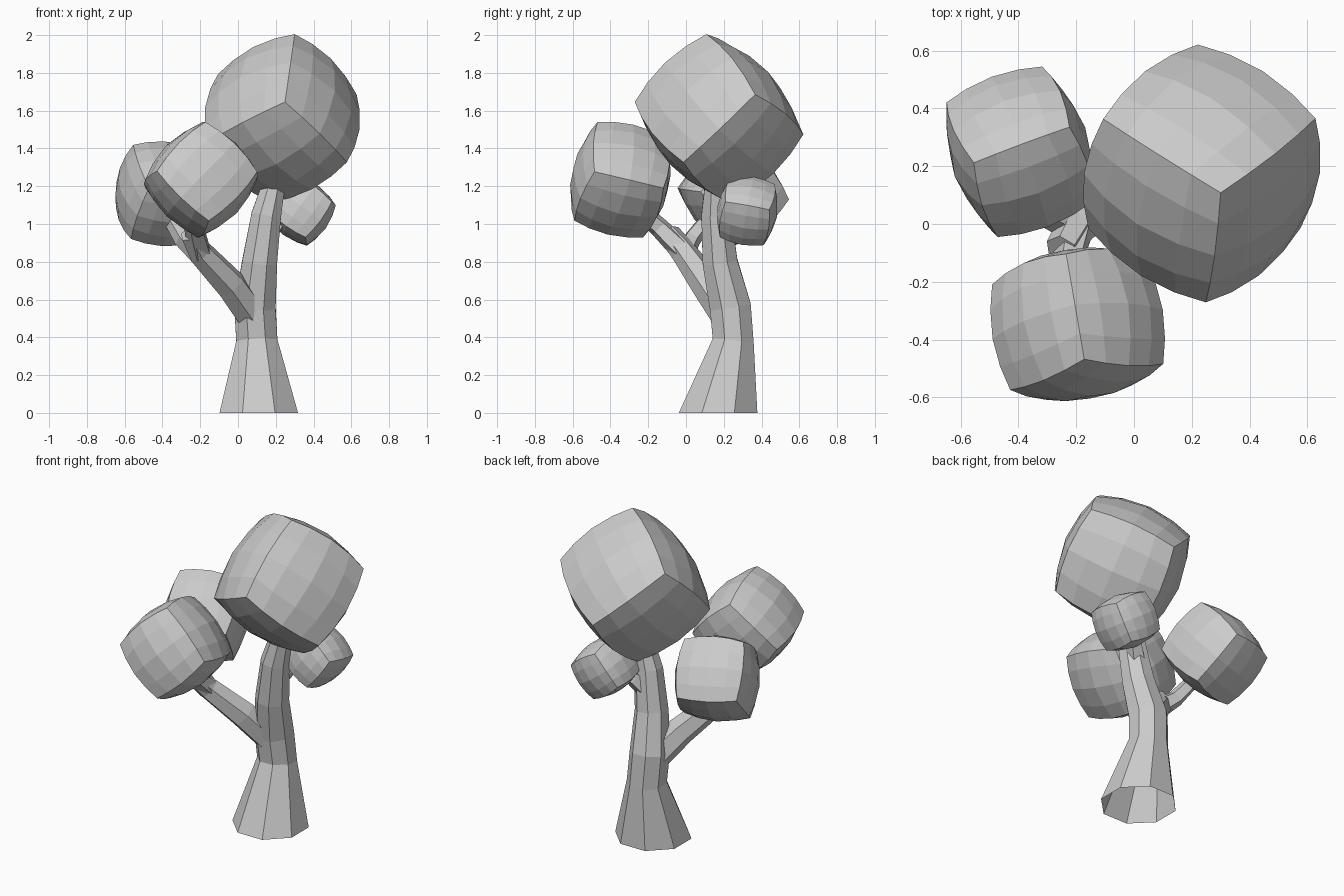
import bpy, bmesh, math
from mathutils import Vector, Matrix

old = bpy.data.objects.get("Cube")
if old:
    bpy.data.objects.remove(old)

grey = bpy.data.materials.new("plain_grey")
grey.use_nodes = True
grey.diffuse_color = (0.6, 0.6, 0.6, 1)
grey.node_tree.nodes["Principled BSDF"].inputs["Base Color"].default_value = (0.6, 0.6, 0.6, 1)


def finish(name, bm):
    bmesh.ops.recalc_face_normals(bm, faces=bm.faces)
    mesh = bpy.data.meshes.new(name)
    bm.to_mesh(mesh)
    bm.free()
    mesh.materials.append(grey)
    obj = bpy.data.objects.new(name, mesh)
    bpy.context.collection.objects.link(obj)
    return obj


def leaf_cube(name, centre, size, edge_a, edge_b, bulge=0.5):
    """Subdivided cube swollen halfway to a sphere, turned along two edges."""
    a = Vector(edge_a).normalized()
    c = a.cross(Vector(edge_b)).normalized()
    b = c.cross(a)
    bm = bmesh.new()
    bmesh.ops.create_cube(bm, size=size)
    bmesh.ops.subdivide_edges(bm, edges=bm.edges, cuts=3, use_grid_fill=True)
    radius = size * math.sqrt(3) / 2
    for v in bm.verts:
        v.co = v.co.lerp(v.co.normalized() * radius, bulge)
    turn = Matrix((a, b, c)).transposed().to_4x4()
    bm.transform(Matrix.Translation(centre) @ turn)
    return finish(name, bm)


def limb(name, stations, sides, cap_start=True):
    """Faceted tube through (x, y, z, radius) stations."""
    bm = bmesh.new()
    pts = [Vector(s[:3]) for s in stations]
    rings = []
    for i, s in enumerate(stations):
        way = pts[min(i + 1, len(pts) - 1)] - pts[max(i - 1, 0)]
        if pts[i].z == 0:
            way = Vector((0, 0, 1))
        turn = Vector((0, 0, 1)).rotation_difference(way.normalized())
        ring = []
        for k in range(sides):
            t = math.tau * (k + 0.5) / sides
            offset = Vector((math.cos(t), math.sin(t), 0)) * s[3]
            ring.append(bm.verts.new(pts[i] + turn @ offset))
        rings.append(ring)
    for low, high in zip(rings, rings[1:]):
        for k in range(sides):
            n = (k + 1) % sides
            bm.faces.new((low[k], low[n], high[n], high[k]))
    if cap_start:
        bm.faces.new(rings[0])
    bm.faces.new(rings[-1])
    return finish(name, bm)


# Foliage blocks
leaf_cube("crown_foliage", (0.235, 0.175, 1.56), 0.525, (-0.05, -0.37, -0.35), (0.33, 0.26, -0.32))
leaf_cube("front_foliage", (-0.195, -0.347, 1.235), 0.38, (0.27, -0.016, -0.26), (-0.257, -0.109, -0.27))
leaf_cube("left_foliage", (-0.395, 0.25, 1.16), 0.354, (0.332, 0.124, -0.02), (-0.094, 0.21, -0.27))
leaf_cube("small_foliage", (0.335, 0.325, 1.07), 0.235, (-0.14, -0.03, -0.19), (-0.17, 0.03, 0.14))

# Trunk, open underneath
limb("trunk", [(0.11, 0.17, 0, 0.225), (0.1, 0.25, 0.38, 0.118), (0.09, 0.235, 0.56, 0.118),
               (0.115, 0.18, 0.8, 0.1), (0.15, 0.16, 1.05, 0.085), (0.2, 0.16, 1.25, 0.06)], 8, False)

# Branches
limb("side_branch", [(0.09, 0.23, 0.5, 0.09), (-0.04, 0.11, 0.68, 0.085),
                     (-0.2, -0.01, 0.85, 0.07), (-0.25, -0.09, 0.95, 0.06)], 6)
limb("front_branch", [(-0.2, -0.01, 0.85, 0.065), (-0.23, -0.14, 0.98, 0.055), (-0.2, -0.27, 1.1, 0.045)], 5)
limb("left_branch", [(-0.2, -0.01, 0.84, 0.06), (-0.29, 0.03, 0.92, 0.05), (-0.37, 0.13, 1.05, 0.04)], 5)
limb("small_branch", [(0.14, 0.19, 0.92, 0.06), (0.2, 0.24, 1.0, 0.05), (0.3, 0.3, 1.07, 0.04)], 5)
